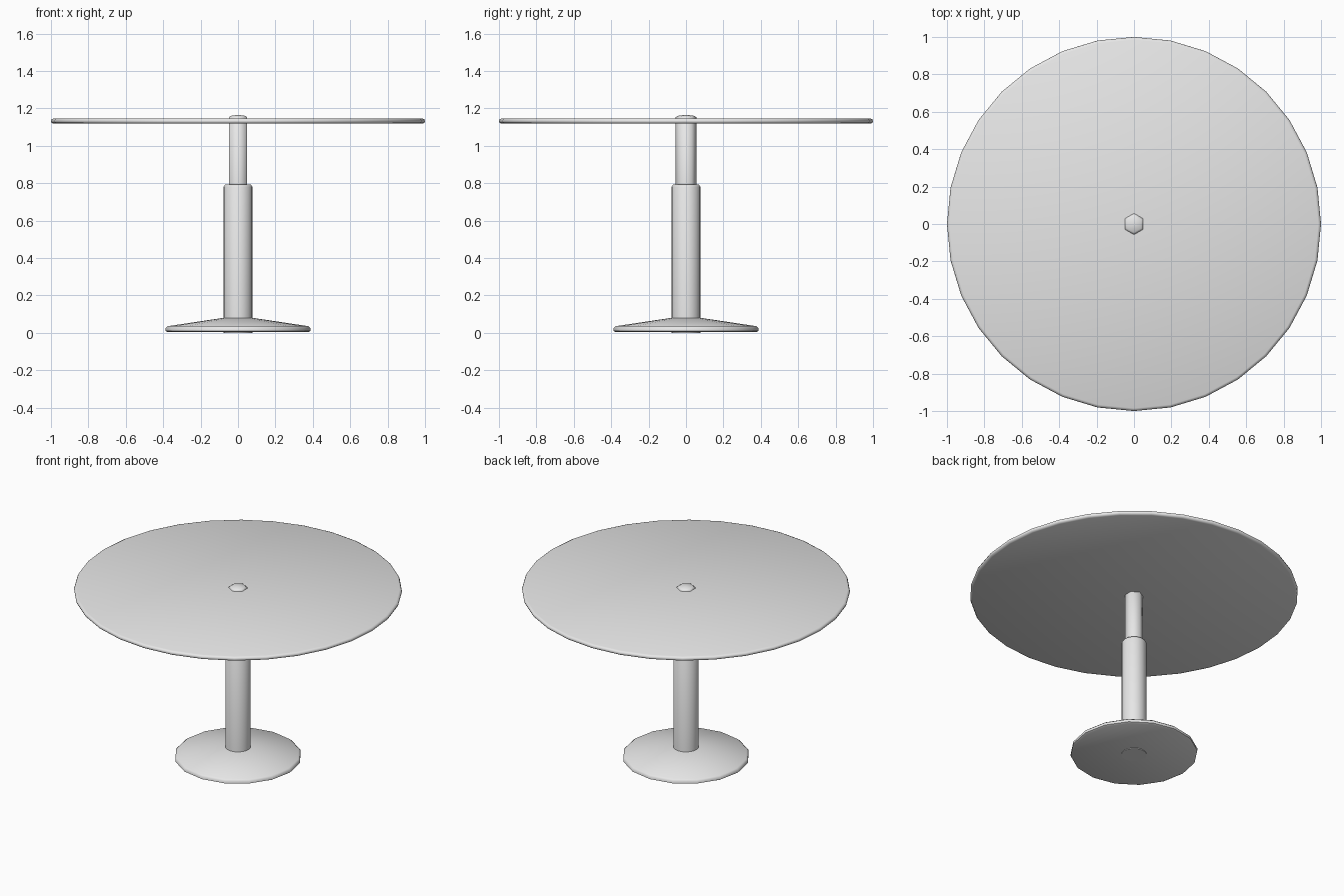
import bpy, bmesh, math

default = bpy.data.objects.get("Cube")
if default:
    bpy.data.objects.remove(default, do_unlink=True)

# Single light grey material
grey = bpy.data.materials.new("light_grey")
grey.use_nodes = True
colour = (0.8, 0.8, 0.8, 1.0)
grey.diffuse_color = colour
grey.node_tree.nodes["Principled BSDF"].inputs["Base Color"].default_value = colour


def turned_part(name, profile, sides, start=0.0):
    """Revolve a bottom-to-top (radius, height) profile; radius 0 makes a pole."""
    bm = bmesh.new()
    rings = []
    for r, z in profile:
        if r == 0:
            rings.append([bm.verts.new((0, 0, z))])
            continue
        angles = [start + math.tau * i / sides for i in range(sides)]
        rings.append([bm.verts.new((r * math.cos(a), r * math.sin(a), z)) for a in angles])
    for low, high in zip(rings, rings[1:]):
        for i in range(sides):
            j = (i + 1) % sides
            if len(low) == 1:
                bm.faces.new((low[0], high[j], high[i]))
            elif len(high) == 1:
                bm.faces.new((low[i], low[j], high[0]))
            else:
                bm.faces.new((low[i], low[j], high[j], high[i]))
    # Flat caps where the profile does not end at a pole
    if len(rings[0]) > 1:
        bm.faces.new(list(reversed(rings[0])))
    if len(rings[-1]) > 1:
        bm.faces.new(rings[-1])
    bmesh.ops.recalc_face_normals(bm, faces=bm.faces[:])
    mesh = bpy.data.meshes.new(name)
    bm.to_mesh(mesh)
    bm.free()
    mesh.materials.append(grey)
    obj = bpy.data.objects.new(name, mesh)
    bpy.context.collection.objects.link(obj)
    bpy.ops.object.select_all(action="DESELECT")
    obj.select_set(True)
    bpy.context.view_layer.objects.active = obj
    bpy.ops.object.shade_smooth_by_angle(angle=math.radians(62))
    return obj


# Shallow conical foot with a rounded rim
turned_part("base", [(0.375, 0.004), (0.387, 0.01), (0.387, 0.026),
                     (0.375, 0.036), (0.08, 0.08), (0, 0.08)], 16)

# Outer column, reaching through the foot
turned_part("lower_column", [(0.077, 0), (0.077, 0.78), (0.07, 0.792)], 16)

# Slim hexagonal column with a low pointed cap
turned_part("upper_column", [(0.057, 0.75), (0.057, 1.152),
                             (0.045, 1.16), (0, 1.166)], 6, math.pi / 2)

# Round top with a softened rim
turned_part("table_top", [(0.985, 1.118), (0.996, 1.123), (1.0, 1.132),
                          (0.996, 1.142), (0.985, 1.147)], 32)
